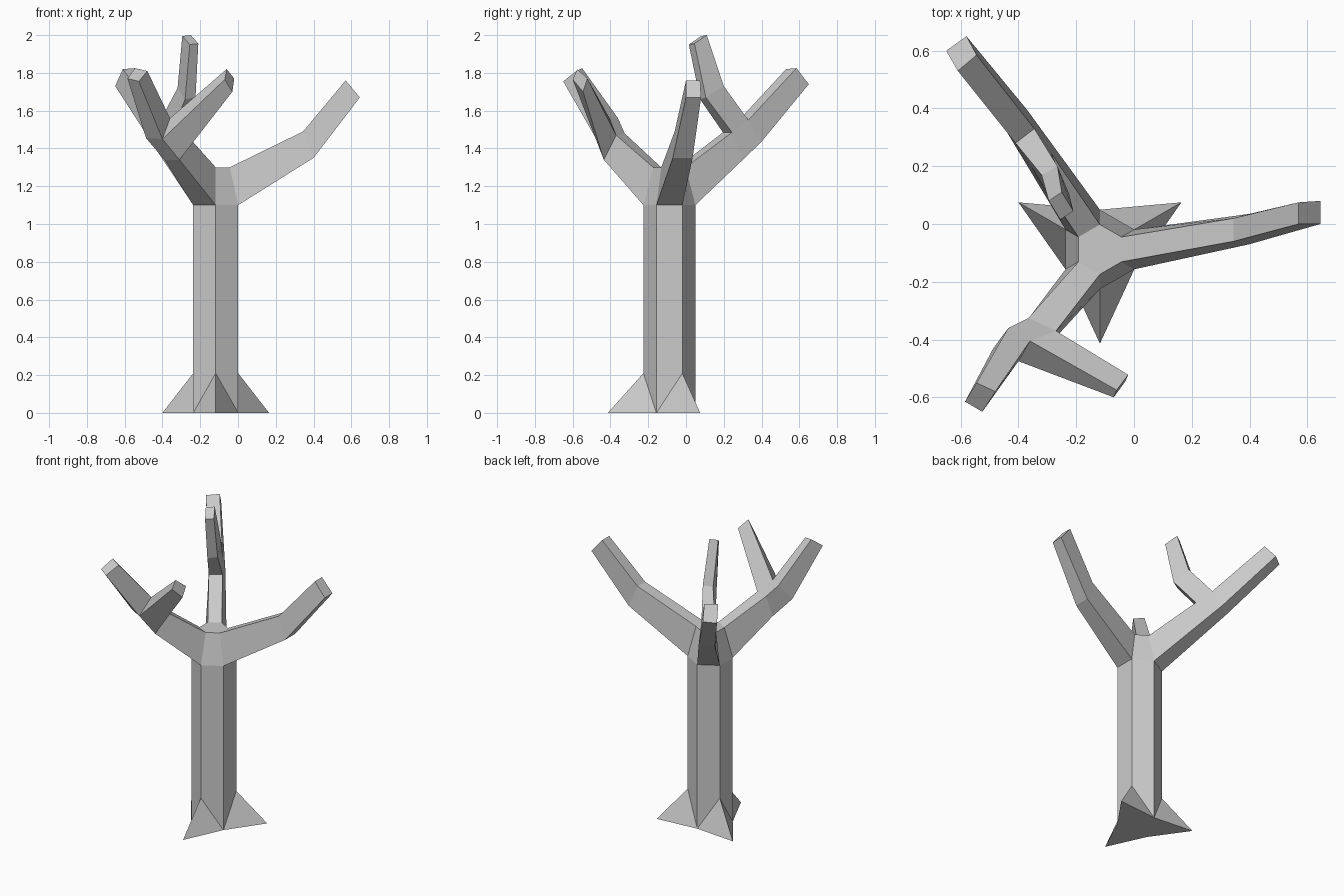
import bpy, bmesh
from math import cos, sin, radians
from mathutils import Vector

if "Cube" in bpy.data.objects:
    bpy.data.objects.remove(bpy.data.objects["Cube"])

CX, CY = -0.118, -0.088
bm = bmesh.new()


def face(points):
    bm.faces.new([bm.verts.new(p) for p in points])


def ring(r, z):
    """Hexagon around the trunk axis, corners at 30, 90, 150 ... degrees."""
    return [Vector((CX + r * cos(radians(30 + 60 * i)),
                    CY + r * sin(radians(30 + 60 * i)), z)) for i in range(6)]


def limb(sections, cap=True, skip=()):
    """Four-sided limb through the sections; skip = (segment, side) left open."""
    for s, (a, b) in enumerate(zip(sections, sections[1:])):
        for i in range(4):
            if (s, i) not in skip:
                j = (i + 1) % 4
                face([a[i], a[j], b[j], b[i]])
    if cap:
        face(sections[-1])


# Trunk with three flared roots at every other corner
base, knee = ring(0.1375, 0), ring(0.1375, 0.21)
low, high = ring(0.1375, 1.1), ring(0.086, 1.3)
tips = ring(0.326, 0)
for i in (0, 2, 4):
    p, n = (i - 1) % 6, (i + 1) % 6
    for j in (p, n):
        face([base[j], knee[i], low[i], low[j]])
        face([base[j], tips[i], knee[i]])
face([tips[i] if i % 2 == 0 else base[i] for i in range(6)])

# Crown: closed sides between the three limbs, and the flat top
for i in (0, 2, 4):
    j = (i + 1) % 6
    face([low[i], low[j], high[j], high[i]])
face(high)


def socket(i):
    """Open crown side where a limb starts: two low then two high corners."""
    j = (i + 1) % 6
    return [low[i], low[j], high[j], high[i]]


# Right limb
limb([socket(5),
      [(0.40, -0.07, 1.35), (0.40, 0.035, 1.35), (0.345, 0.02, 1.49), (0.345, -0.06, 1.49)],
      [(0.645, 0.0, 1.67), (0.645, 0.08, 1.67), (0.57, 0.075, 1.76), (0.57, 0.0, 1.76)]])

# Back limb, left open on top where its twig grows
start = socket(1)
elbow = [Vector(p) for p in ((-0.37, 0.395, 1.43), (-0.45, 0.335, 1.42),
                             (-0.41, 0.28, 1.55), (-0.345, 0.33, 1.55))]
fork = [a.lerp(b, 0.74) for a, b in zip(start, elbow)]
limb([start, fork, elbow,
      [(-0.58, 0.65, 1.74), (-0.65, 0.60, 1.73), (-0.61, 0.53, 1.82), (-0.545, 0.585, 1.825)]],
     skip={(1, 2)})

# Back twig
limb([[fork[3], fork[2], elbow[2], elbow[3]],
      [(-0.225, 0.105, 1.67), (-0.28, 0.075, 1.66), (-0.32, 0.17, 1.72), (-0.265, 0.2, 1.73)],
      [(-0.21, 0.045, 1.955), (-0.255, 0.015, 1.95), (-0.295, 0.08, 1.995), (-0.25, 0.11, 2.0)]])

# Front limb, left open on the side where its twig grows
near = [(-0.39, -0.36, 1.34), (-0.31, -0.435, 1.34), (-0.27, -0.37, 1.47), (-0.365, -0.325, 1.48)]
far = [(-0.487, -0.43, 1.455), (-0.40, -0.475, 1.45), (-0.36, -0.405, 1.56), (-0.435, -0.36, 1.56)]
limb([socket(3), near, far,
      [(-0.585, -0.615, 1.77), (-0.525, -0.65, 1.755), (-0.48, -0.58, 1.81), (-0.545, -0.55, 1.825)]],
     skip={(1, 1)})

# Front twig
limb([[near[1], far[1], far[2], near[2]],
      [(-0.03, -0.545, 1.70), (-0.07, -0.60, 1.765), (-0.06, -0.575, 1.82), (-0.02, -0.522, 1.77)]])

# Weld into one flat-shaded surface
bmesh.ops.remove_doubles(bm, verts=bm.verts, dist=0.0005)
bmesh.ops.recalc_face_normals(bm, faces=bm.faces)
mesh = bpy.data.meshes.new("bare_tree")
bm.to_mesh(mesh)
bm.free()
bpy.context.collection.objects.link(bpy.data.objects.new("bare_tree", mesh))
